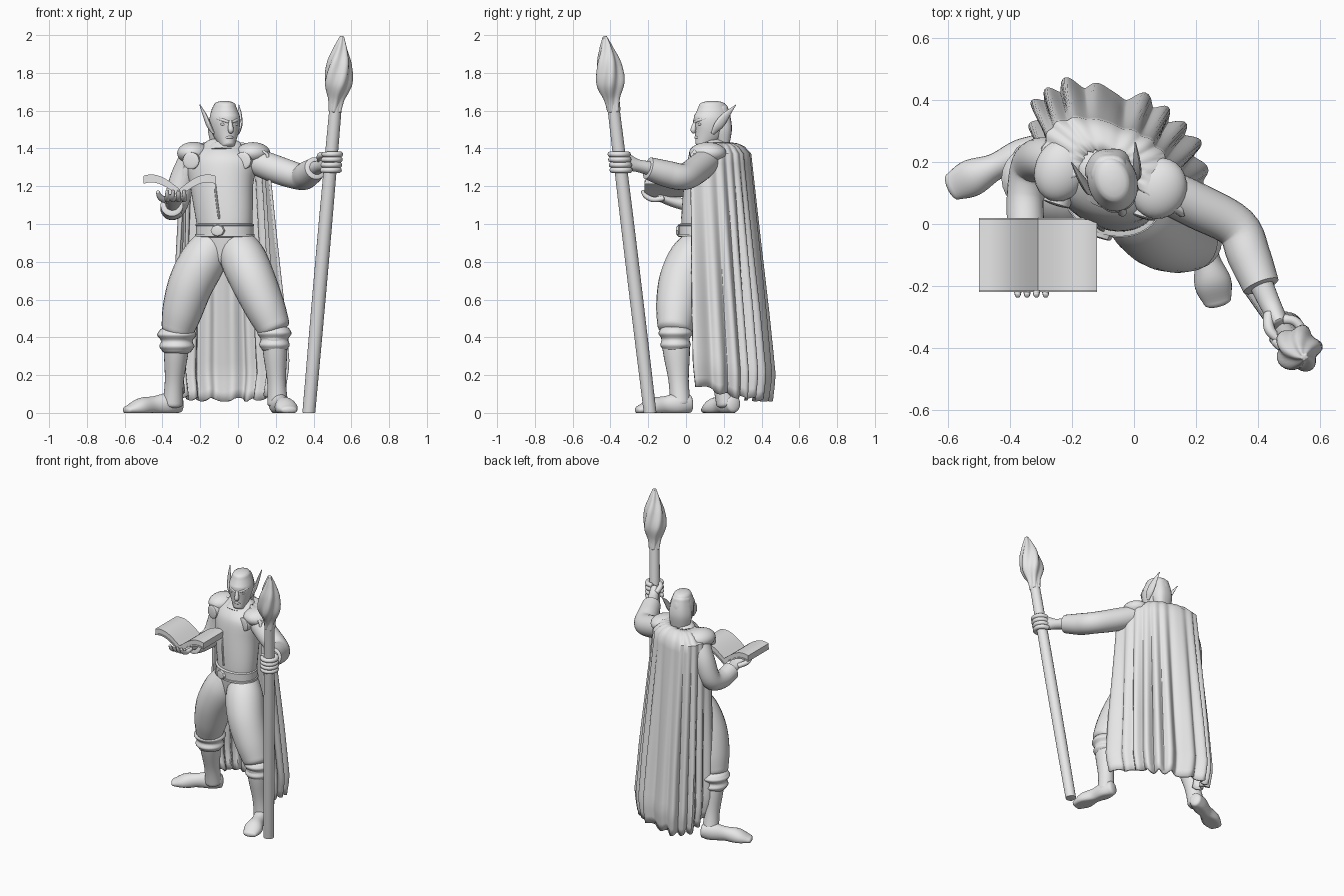
import bpy, bmesh
from math import sin, cos, pi, radians
from mathutils import Vector

if "Cube" in bpy.data.objects:
    bpy.data.objects.remove(bpy.data.objects["Cube"])

clay = bpy.data.materials.new("plain grey")
clay.use_nodes = True
clay.diffuse_color = (0.8, 0.8, 0.8, 1)
clay.node_tree.nodes["Principled BSDF"].inputs["Base Color"].default_value = clay.diffuse_color
parts = []
X, Y, Z = Vector((1, 0, 0)), Vector((0, 1, 0)), Vector((0, 0, 1))
CHEST = Vector((-0.3, -0.95, 0)).normalized()
FACE = Vector((0.3, -0.95, 0)).normalized()
SIDE = Z.cross(FACE)


def finish(name, bm):
    """Turn a bmesh into a grey object."""
    bmesh.ops.recalc_face_normals(bm, faces=bm.faces)
    mesh = bpy.data.meshes.new(name)
    bm.to_mesh(mesh)
    bm.free()
    mesh.materials.append(clay)
    part = bpy.data.objects.new(name, mesh)
    bpy.context.collection.objects.link(part)
    parts.append(part)
    return part


def curve(points, t):
    """Smooth value through evenly spaced numbers or vectors."""
    last = len(points) - 1
    t = min(max(t, 0), 1) * last
    i = min(int(t), last - 1)
    f = t - i
    a, b, c, d = points[max(i - 1, 0)], points[i], points[i + 1], points[min(i + 2, last)]
    return (b + (c - a) * (f / 2) + (a * 2 - b * 5 + c * 4 - d) * (f * f / 2)
            + (b * 3 - a - c * 3 + d) * (f * f * f / 2))


def loft(name, rings, closed=True):
    """Skin a list of point rings, capping both ends when closed."""
    bm = bmesh.new()
    rows = [[bm.verts.new(point) for point in ring] for ring in rings]
    size = len(rings[0])
    for low, high in zip(rows, rows[1:]):
        for j in range(size if closed else size - 1):
            k = (j + 1) % size
            bm.faces.new((low[j], low[k], high[k], high[j]))
    if closed:
        bm.faces.new(rows[0])
        bm.faces.new(rows[-1])
    return finish(name, bm)


def limb(name, path, widths, flat=(1, 1), ref=Y, cap=0.4, steps=20, sides=24, lobe=0, twist=0):
    """Rounded tube along a path; flat is depth over width, cap the bulge of the ends."""
    path = [Vector(p) for p in path]
    arc = [k * pi / 8 for k in range(4)]
    stations = [(0, max(sin(a), 0.05), -cos(a)) for a in arc]
    stations += [(i / steps, 1, 0) for i in range(steps + 1)]
    stations += [(1, max(sin(a), 0.05), cos(a)) for a in reversed(arc)]
    rings = []
    for t, scale, shift in stations:
        along = (curve(path, t + 0.01) - curve(path, t - 0.01)).normalized()
        across = along.cross(ref).normalized()
        deep = across.cross(along)
        width = max(curve(widths, t), 0.001)
        centre = curve(path, t) + along * shift * width * cap
        ring = []
        for j in range(sides):
            a = 2 * pi * j / sides
            r = width * scale * (1 + lobe * cos(5 * a + twist * t))
            point = centre + across * r * cos(a) + deep * r * curve(flat, t) * sin(a)
            point.z = max(point.z, 0)
            ring.append(point)
        rings.append(ring)
    return loft(name, rings)


def blob(name, centre, size, turn):
    """Ellipsoid turned about the vertical."""
    bm = bmesh.new()
    bmesh.ops.create_uvsphere(bm, u_segments=24, v_segments=14, radius=1)
    part = finish(name, bm)
    part.location, part.scale, part.rotation_euler.z = centre, size, radians(turn)


# Torso, belt and buckle
limb("torso", [(-.08, .09, .82), (-.07, .09, .98), (-.085, .12, 1.2), (-.085, .15, 1.32), (-.08, .17, 1.4)],
     (.12, .148, .17, .19, .12), (.75, .75, .75, .7, .7), CHEST, cap=0.45, sides=36)
limb("tunic_seam", [(-.1, -.02, 1.03), (-.12, 0, 1.2), (-.12, .06, 1.36)], (.006, .006), sides=8)
waist = Vector((-.07, .085, .965))
for drop, half, width in ((0, .025, .155), (-.025, .006, .162), (.03, .004, .158)):
    limb("belt", [waist + Z * (drop - half), waist + Z * (drop + half)], (width, width), (.77, .77),
         CHEST, cap=0.05, steps=2, sides=36)
buckle = waist + CHEST * .12
limb("buckle", [buckle, buckle + CHEST * .014], (.04, .036), (.8, .8), Z, cap=0.1, steps=1, sides=8)
limb("neck", [(-.08, .17, 1.37), (-.07, .145, 1.5)], (.075, .05, .05))
limb("collar", [(-.08, .145, 1.38), (-.08, .155, 1.42)], (.098, .07), ref=CHEST, cap=0.1)


# Head, measured along the direction of the face
def at(forward, sideways, height):
    return Vector((-.07, .14, height)) + FACE * forward + SIDE * sideways


limb("head", [at(.058, 0, 1.415), at(.02, 0, 1.49), at(0, 0, 1.56), at(0, 0, 1.63)],
     (.036, .07, .079, .056), (1.1, 1.22, 1.26, 1.3), FACE, sides=32)
limb("back_hair", [at(-.025, 0, 1.61), at(-.045, 0, 1.5), at(-.055, 0, 1.39)],
     (.06, .076, .05), (1, .8, .6), FACE, lobe=.03)
limb("nose", [at(.092, 0, 1.55), at(.106, 0, 1.5), at(.098, 0, 1.485)], (.008, .015, .009), ref=FACE, sides=12)
limb("lips", [at(.082, -.026, 1.457), at(.092, 0, 1.459), at(.082, .026, 1.457)], (.003, .008, .003), ref=Z, sides=10)
for s in (-1, 1):
    limb("brow", [at(.096, .01 * s, 1.54), at(.085, .036 * s, 1.55), at(.055, .062 * s, 1.56)],
         (.008, .009, .006), ref=Z, sides=10)
    blob("eye", at(.08, .033 * s, 1.528), (.016, .012, .008), 17)
    limb("pointed_ear", [at(.02, .068 * s, 1.48), at(-.005, .085 * s, 1.52), at(-.045, .097 * s, 1.575),
                         at(-.095, .108 * s, 1.63)], (.007, .011, .009, .002), (1.5, 2.3, 2.3, 1.5), FACE, sides=12)


# Legs: thigh, knee cuff, boot and foot from a few joints
def leg(side, hip, thigh, knee, ankle, heel, toe, girth):
    knee, ankle, heel, toe = Vector(knee), Vector(ankle), Vector(heel), Vector(toe)
    limb(side + "_thigh", [hip, thigh, knee], (.1, .122, .12, .108, .088), (1, 1.05))
    limb(side + "_boot", [knee, ankle], (.07, .065, .05, .055), (1.1, 1.1, 1))
    cuff = knee.lerp(ankle, .15)
    limb(side + "_knee_cuff", [cuff - Z * .05, cuff + Z * .05],
         [girth * k for k in (.8, .93, .84, 1.04, .95)], cap=0.3)
    limb(side + "_foot", [heel + Z * .05, heel.lerp(toe, .5) + Z * .04, toe + Z * .015],
         (.04, .05, .043, .06, .045), (1.2, 1.1, .5), Z)


leg("right", (-.13, .1, .9), (-.25, .1, .68), (-.32, .135, .44), (-.345, .215, .05),
    (-.31, .25, 0), (-.585, .12, 0), .1)
leg("left", (-.01, .08, .9), (.08, -.02, .7), (.19, -.06, .45), (.21, -.03, .05),
    (.2, .02, 0), (.27, -.25, 0), .087)

# Arms and hands
limb("left_sleeve", [(.05, .13, 1.35), (.2, .06, 1.29), (.33, -.01, 1.25), (.37, -.1, 1.265), (.41, -.2, 1.295)],
     (.07, .074, .07, .07, .06), ref=Z, cap=0.1)
limb("left_hand", [(.4, -.17, 1.29), (.44, -.26, 1.31), (.47, -.32, 1.33)], (.04, .034, .03), (1, 1, 1.6), Z)
limb("right_sleeve", [(-.24, .19, 1.36), (-.29, .21, 1.24), (-.33, .19, 1.11), (-.35, .1, 1.08), (-.35, 0, 1.1)],
     (.065, .07, .066, .06, .06), ref=X, cap=0.1)
limb("right_hand", [(-.35, .02, 1.1), (-.34, -.06, 1.115), (-.33, -.14, 1.14)], (.035, .04, .05), (1, .7, .4), Z)
for i in range(4):
    x = -.375 + .03 * i
    limb("right_finger", [(x, -.12, 1.135), (x, -.175, 1.13), (x, -.215, 1.15), (x, -.23, 1.175)],
         (.014, .014, .009), ref=X, sides=10)
limb("right_thumb", [(-.37, -.06, 1.12), (-.41, -.1, 1.14), (-.425, -.13, 1.17)], (.017, .016, .01), ref=Z, sides=10)


# Staff with twisted flame head
def shaft(height):
    return Vector((.375 + .0875 * height, -.19 - .12 * height, height))


limb("staff", [shaft(0), shaft(1.7)], (.034, .036, .032), cap=0.1, sides=18)
limb("staff_head", [shaft(1.6), shaft(1.99)], (.033, .04, .069, .062, .034, .012),
     steps=40, sides=40, lobe=.13, twist=8)
for i in range(4):
    grip = shaft(1.285 + .028 * i)
    angles = [radians(100 - 36 * k) for k in range(8)]
    limb("left_finger", [grip + (X * cos(a) + Y * sin(a)) * .047 for a in angles], (.016, .014), ref=Z, sides=10)
limb("left_thumb", [(.435, -.29, 1.34), (.44, -.345, 1.365), (.5, -.4, 1.37)], (.018, .017, .009), ref=Z, sides=10)

# Open book: gull-wing pages on a thin cover
spread = [k / 16 for k in range(-16, 17)]
for name, top, low, margin in (("book_pages", 0, .032, .005), ("book_cover", .032, .042, 0)):
    page = [(-.31 + .19 * s, 1.185 + .077 * sin(2 * abs(s))) for s in spread]
    outline = [(x, z - top) for x, z in page] + [(x, z - low) for x, z in reversed(page)]
    loft(name, [[Vector((x, y, z)) for x, z in outline] for y in (margin - .22, .02 - margin)])

# Cape: a rippled sheet bowed around the back, widening to the hem
rings = []
heights = [1.425, 1.42, 1.405] + [1.37 - .05 * k for k in range(27)]
for row, z in enumerate(heights):
    t = max(0, (1.37 - z) / 1.3)
    gather = min(1, .4 + .2 * row)
    middle = Vector((-.065, .08, 0)).lerp(Vector((-.035, .12, 0)), t)
    neck = Vector((-.08, .17, 0))
    ring = []
    for j in range(161):
        s = j / 160
        a = pi * s
        bow = max(sin(a), 0) ** .7
        reach = abs(cos(a)) ** .7 * (-1 if s < .5 else 1)
        point = middle + (X - Y * .25) * reach * (.22 + .07 * t) + (Y - X * .1) * bow * (.24 + .08 * t)
        out = (point - neck).normalized()
        wave = sin(22 * a + sin(9 * s) + t) + .4 * sin(10 * a + 2 * t)
        point = neck.lerp(point, gather) + out * wave * min(.004 + .02 * t, .017) - out * max(0, t - .9) * .3
        point.z = z + t * (.07 * abs(2 * s - 1) ** 3 + .01 * sin(60 * s))
        ring.append(point)
    rings.append(ring)
cape = loft("cape", rings, closed=False)
thick = cape.modifiers.new("thickness", "SOLIDIFY")
thick.thickness, thick.offset = .014, 0

# Shoulder folds and round clasps
blob("right_shoulder_fold", (-.235, .175, 1.375), (.085, .105, .06), -20)
blob("left_shoulder_fold", (.08, .115, 1.375), (.09, .1, .058), -20)
for clasp in (Vector((-.247, .075, 1.335)), Vector((.028, .035, 1.335))):
    limb("clasp", [clasp - CHEST * .03, clasp + CHEST * .01], (.045, .045), ref=Z, cap=0.15, steps=1)

# Smooth shading with kept edges
bpy.ops.object.select_all(action="DESELECT")
for part in parts:
    part.select_set(True)
bpy.context.view_layer.objects.active = parts[0]
bpy.ops.object.shade_smooth_by_angle(angle=radians(40))
